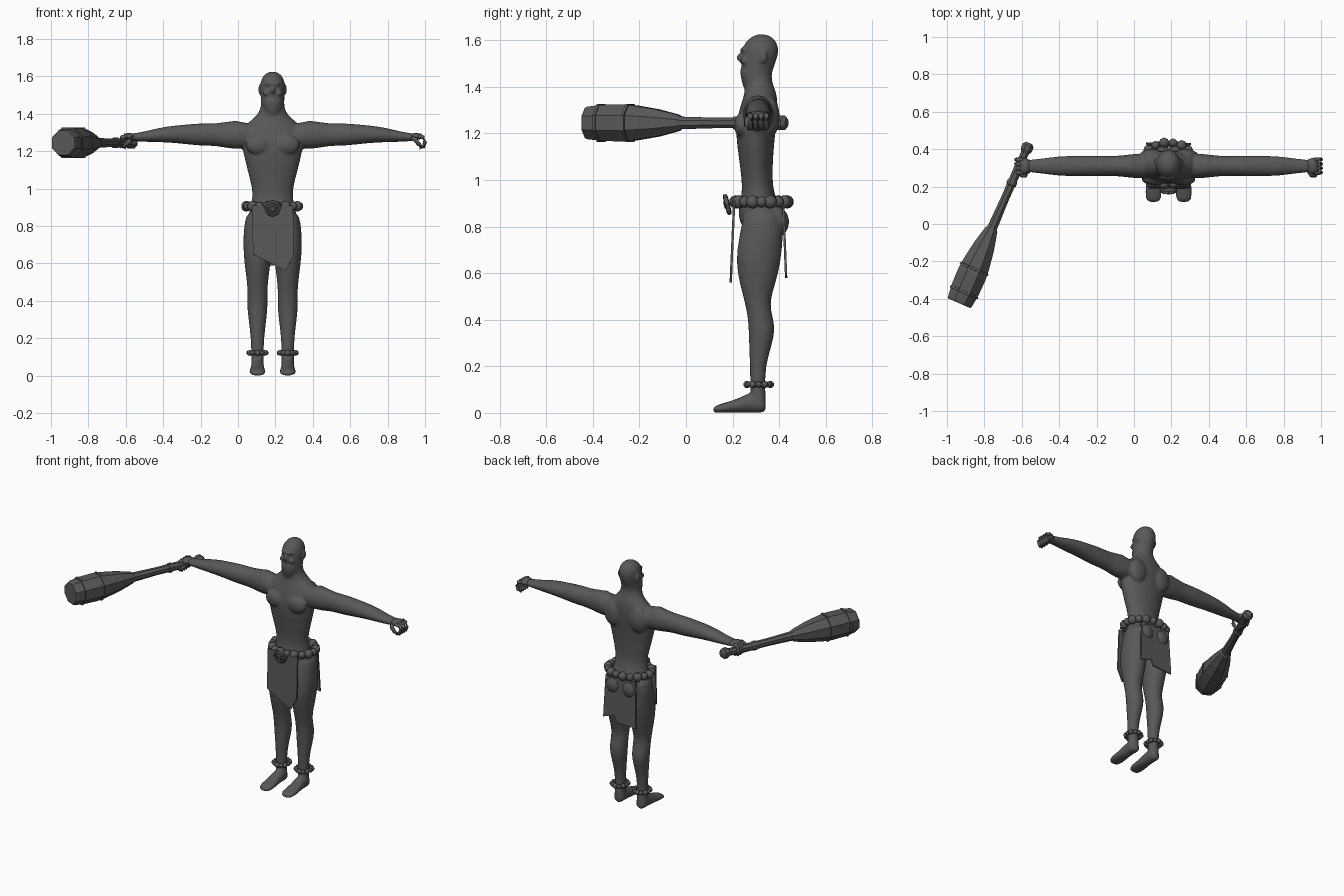
import bpy, bmesh, math
from mathutils import Vector, Matrix

default_cube = bpy.data.objects.get("Cube")
if default_cube:
    bpy.data.objects.remove(default_cube, do_unlink=True)

ORIGIN = Vector((.185, .31, 0))      # body axis; the club pushes it off centre

clay = bpy.data.materials.new("dark grey clay")
clay.use_nodes = True
GREY = (.1, .098, .096, 1)
clay.diffuse_color = GREY
clay.node_tree.nodes["Principled BSDF"].inputs["Base Color"].default_value = GREY


def finish(name, bm, smooth=True, offset=ORIGIN):
    """Turn a bmesh into a named object."""
    bmesh.ops.recalc_face_normals(bm, faces=bm.faces)
    mesh = bpy.data.meshes.new(name)
    bm.to_mesh(mesh)
    bm.free()
    mesh.materials.append(clay)
    for face in mesh.polygons:
        face.use_smooth = smooth
    obj = bpy.data.objects.new(name, mesh)
    obj.location = offset
    bpy.context.collection.objects.link(obj)
    return obj


def loft(bm, sections, sides=16):
    """Skin rings given as (centre, first radius vector, second radius vector)."""
    rings = []
    for centre, u, v in sections:
        angles = [math.tau * i / sides for i in range(sides)]
        rings.append([bm.verts.new(Vector(centre) + Vector(u) * math.cos(a) + Vector(v) * math.sin(a))
                      for a in angles])
    for low, high in zip(rings, rings[1:]):
        for i in range(sides):
            j = (i + 1) % sides
            bm.faces.new((low[i], low[j], high[j], high[i]))
    bm.faces.new(rings[0][::-1])
    bm.faces.new(rings[-1])


def column(bm, rows, x=0):
    """Upright loft from rows of z, x shift, half width, front y, back y."""
    loft(bm, [((x + dx, (front + back) / 2, z), (w, 0, 0), (0, (back - front) / 2, 0))
              for z, dx, w, front, back in rows])


def blob(bm, centre, radii, detail=12):
    matrix = Matrix.Translation(centre) @ Matrix.Diagonal((*radii, 1))
    bmesh.ops.create_uvsphere(bm, u_segments=detail, v_segments=detail // 2 + 1, radius=1, matrix=matrix)


def tube(bm, points, radius, sides=8):
    """Round tube along a path, slightly narrower at its tip."""
    points = [Vector(p) for p in points]
    sections = []
    for i, p in enumerate(points):
        along = (points[min(i + 1, len(points) - 1)] - points[max(i - 1, 0)]).normalized()
        u = along.orthogonal().normalized()
        r = radius * (1 - .3 * i / len(points))
        sections.append((p, u * r, along.cross(u) * r))
    loft(bm, sections, sides)


# Body: trunk and head, then mirrored limbs and muscles, fused together
body = bmesh.new()
column(body, [
    (.77, 0, .09, -.05, .07), (.82, 0, .13, -.085, .10), (.88, 0, .13, -.09, .10),
    (.94, 0, .11, -.07, .07), (1.0, 0, .11, -.072, .062), (1.1, 0, .138, -.085, .065),
    (1.2, 0, .163, -.10, .075), (1.28, 0, .175, -.09, .085), (1.34, 0, .155, -.07, .085),
    (1.38, 0, .095, -.058, .078), (1.42, 0, .066, -.06, .06), (1.46, 0, .063, -.074, .058),
    (1.5, 0, .066, -.074, .075), (1.55, 0, .07, -.074, .092), (1.59, 0, .061, -.06, .083),
    (1.615, 0, .04, -.03, .06), (1.626, 0, .015, -.005, .03)])
blob(body, (0, -.077, 1.525), (.012, .018, .02))                    # nose
blob(body, (0, -.062, 1.56), (.046, .017, .01))                     # brow
column(body, [(1.385, 0, .028, -.064, 0), (1.42, 0, .048, -.07, 0),  # beard
              (1.46, 0, .056, -.08, 0), (1.495, 0, .045, -.076, 0)])

for side in (-1, 1):
    # Arm rows: reach, height, half depth, half height
    arm = [(.08, 1.28, .06, .06), (.16, 1.285, .07, .075), (.23, 1.288, .06, .076),
           (.3, 1.288, .053, .06), (.38, 1.29, .058, .062), (.46, 1.29, .055, .054),
           (.52, 1.291, .056, .048), (.6, 1.288, .052, .04), (.68, 1.278, .041, .029),
           (.74, 1.275, .034, .021), (.77, 1.275, .036, .019)]
    loft(body, [((side * x, 0, z), (0, depth, 0), (0, 0, high)) for x, z, depth, high in arm])
    column(body, [
        (.005, 0, .036, -.03, .035), (.05, 0, .035, -.033, .035), (.1, 0, .033, -.035, .03),
        (.2, 0, .036, -.036, .032), (.28, 0, .046, -.04, .056), (.36, 0, .056, -.042, .077),
        (.42, 0, .054, -.047, .06), (.48, 0, .055, -.06, .05), (.55, 0, .064, -.08, .075),
        (.65, 0, .077, -.1, .1), (.75, 0, .077, -.085, .108), (.82, 0, .07, -.07, .11),
        (.88, 0, .055, -.06, .09)], side * .081)
    # Foot rows: y, half width, height
    foot = [(.035, .033, .05), (0, .036, .09), (-.04, .036, .088), (-.09, .04, .06),
            (-.14, .046, .045), (-.18, .042, .034), (-.194, .025, .022)]
    loft(body, [((side * .081, y, h / 2), (w, 0, 0), (0, 0, h / 2)) for y, w, h in foot])
    blob(body, (side * .06, .072, .82), (.068, .066, .07))          # buttock
    blob(body, (side * .075, -.07, 1.235), (.075, .036, .055))      # chest
    blob(body, (side * .2, 0, 1.305), (.06, .062, .06))             # shoulder
    blob(body, (side * .09, .055, 1.27), (.07, .04, .085))          # shoulder blade
    blob(body, (side * .068, .022, 1.53), (.009, .02, .028))        # ear
    blob(body, (side * .035, -.062, 1.51), (.02, .014, .014))       # cheek

figure = finish("body", body)
rounding = figure.modifiers.new("rounding", "SUBSURF")
rounding.levels = rounding.render_levels = 1
fuse = figure.modifiers.new("fuse", "REMESH")
fuse.mode = "VOXEL"
fuse.voxel_size = .007
fuse.use_smooth_shade = True
soften = figure.modifiers.new("soften", "SMOOTH")
soften.factor = .5
soften.iterations = 4

# Hands: palm, four curled fingers and a thumb
for side, label in ((-1, "right"), (1, "left")):
    hand = bmesh.new()
    loft(hand, [((side * x, 0, z), (0, d, 0), (0, 0, h)) for x, z, d, h in
                ((.74, 1.275, .032, .019), (.765, 1.278, .042, .02), (.795, 1.28, .042, .014))], 12)
    for i in range(4):
        y = (i - 1.5) * .023
        path = [(.78, 1.282), (.806, 1.274), (.815, 1.25), (.806, 1.222), (.785, 1.218)]
        tube(hand, [(side * x, y, z) for x, z in path], .012)
    tube(hand, [(side * .752, -.03, 1.272), (side * .765, -.05, 1.258),
                (side * .785, -.05, 1.235), (side * .8, -.04, 1.222)], .013)
    finish(label + "_hand", hand)


def bead_ring(name, centre, rx, ry, count, size):
    """Necklace-like ring of chunky beads on a cord."""
    bm = bmesh.new()
    cx, cy, cz = centre
    for i in range(count):
        a = math.tau * i / count
        r = size * (1 if i % 2 else .84)
        blob(bm, (cx + rx * math.cos(a), cy + ry * math.sin(a), cz), (r, r, r), 8)
    steps = 24
    ring = [[bm.verts.new((cx + (rx + o) * math.cos(math.tau * i / steps),
                           cy + (ry + o) * math.sin(math.tau * i / steps), cz + h))
             for o, h in ((-.01, 0), (0, .01), (.01, 0), (0, -.01))] for i in range(steps)]
    for i, here in enumerate(ring):
        there = ring[(i + 1) % steps]
        for k in range(4):
            bm.faces.new((here[k], here[k - 1], there[k - 1], there[k]))
    return finish(name, bm)


bead_ring("belt_beads", (0, .014, .906), .14, .112, 18, .029)
for side, label in ((-1, "right"), (1, "left")):
    bead_ring(label + "_anklet", (side * .081, .002, .122), .046, .05, 12, .016)

# Buckle: eight-sided disc with a raised rim and boss, tipped forward
buckle = bmesh.new()
profile = [(.03, -.01), (.045, -.006), (.045, .008), (.034, .012), (.03, .005), (.02, .006), (.014, .016)]
loft(buckle, [((0, 0, h), (r, 0, 0), (0, r, 0)) for r, h in profile], 8)
bmesh.ops.rotate(buckle, verts=buckle.verts, matrix=Matrix.Rotation(math.radians(104), 3, "X"))
bmesh.ops.translate(buckle, verts=buckle.verts, vec=(0, -.132, .895))
finish("buckle", buckle, False)


def flap(name, outline, top_y, bottom_y):
    """Hanging cloth sheet cut to an outline of x and z."""
    bm = bmesh.new()
    top, bottom = max(z for x, z in outline), min(z for x, z in outline)
    bm.faces.new([bm.verts.new((x, bottom_y + (top_y - bottom_y) * (z - bottom) / (top - bottom), z))
                  for x, z in outline])
    obj = finish(name, bm, False)
    thick = obj.modifiers.new("cloth", "SOLIDIFY")
    thick.thickness = .01
    thick.offset = 0


flap("front_apron", [(-.11, .91), (.11, .91), (.112, .64), (.07, .56), (-.105, .65)], -.103, -.118)
flap("back_flap", [(-.11, .88), (.11, .88), (.12, .6), (.04, .63), (.02, .59), (-.12, .58)], .108, .12)

# Club: eight-sided barrel on a long handle with a knob, built along its axis
knob, tip = Vector((-.57, .41, 1.245)), Vector((-.935, -.425, 1.245))
axis = (tip - knob).normalized()
across = Vector((axis.y, -axis.x, 0))
up = Vector((0, 0, 1))


def turned(name, rows):
    bm = bmesh.new()
    turn = math.pi / 8
    u = across * math.cos(turn) + up * math.sin(turn)
    v = up * math.cos(turn) - across * math.sin(turn)
    loft(bm, [(knob + axis * t, u * r, v * r) for t, r in rows], 8)
    return finish(name, bm, False, Vector())


turned("club", [(.1, .026), (.3, .024), (.47, .029), (.48, .037), (.58, .063), (.68, .08),
                (.74, .086), (.83, .084), (.9, .075), (.91, .07)])
turned("club_knob", [(-.025, .02), (-.01, .034), (.015, .034), (.035, .022)])
turned("club_grip", [(.02, .02), (.03, .023), (.19, .025), (.2, .03), (.22, .03), (.225, .02)])
for number, (t, r) in enumerate(((.71, .089), (.845, .088))):
    turned("club_band_%d" % (number + 1), [(t - .007, r - .008), (t - .006, r), (t + .006, r), (t + .007, r - .008)])
